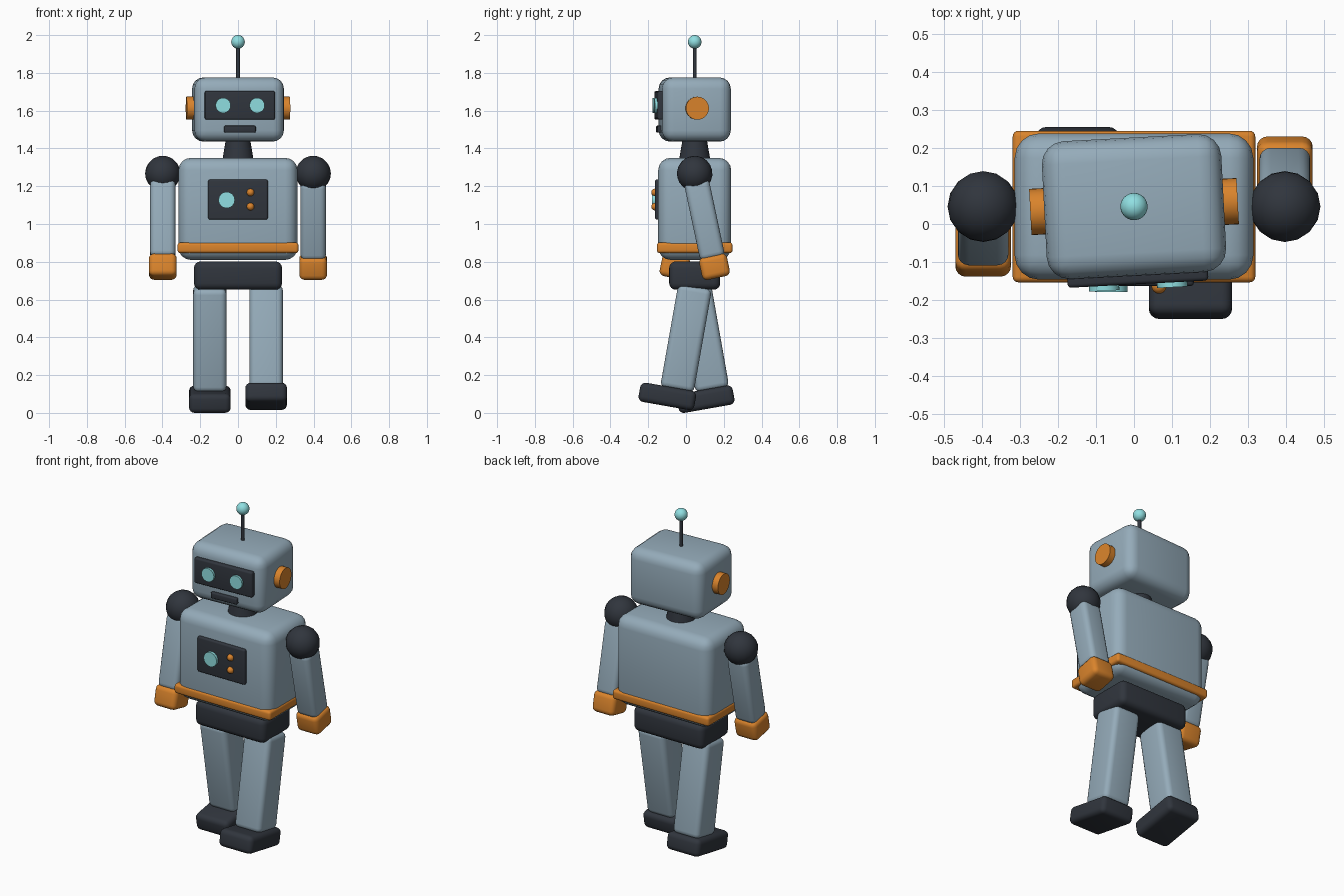
import bpy, bmesh
from math import radians
from mathutils import Matrix, Vector

if "Cube" in bpy.data.objects:
    bpy.data.objects.remove(bpy.data.objects["Cube"])

CY = 0.046  # depth of the body axis


def material(name, rgb):
    m = bpy.data.materials.new(name)
    m.diffuse_color = (*rgb, 1)
    m.use_nodes = True
    m.node_tree.nodes["Principled BSDF"].inputs["Base Color"].default_value = m.diffuse_color
    return m


STEEL = material("steel_blue", (0.30, 0.41, 0.49))
DARK = material("dark_rubber", (0.03, 0.036, 0.047))
ORANGE = material("orange", (0.70, 0.23, 0.025))
CYAN = material("cyan_glow", (0.28, 0.74, 0.76))


def pose(x=0, z=0, axis='X', deg=0):
    """Pivot frame on the body axis, turned by deg."""
    return Matrix.Translation((x, CY, z)) @ Matrix.Rotation(radians(deg), 4, axis)


def finish(name, bm, mat, frame, loc):
    me = bpy.data.meshes.new(name)
    bm.to_mesh(me)
    bm.free()
    me.materials.append(mat)
    ob = bpy.data.objects.new(name, me)
    bpy.context.collection.objects.link(ob)
    ob.matrix_world = frame @ Matrix.Translation(loc)
    bpy.ops.object.select_all(action='DESELECT')
    ob.select_set(True)
    bpy.context.view_layer.objects.active = ob
    bpy.ops.object.shade_smooth_by_angle(angle=radians(35))
    return ob


def box(name, size, loc, mat, bevel, frame):
    bm = bmesh.new()
    bmesh.ops.create_cube(bm, size=1)
    bmesh.ops.scale(bm, vec=Vector(size), verts=bm.verts)
    bmesh.ops.bevel(bm, geom=bm.edges[:], offset=bevel, segments=4,
                    profile=0.5, affect='EDGES', clamp_overlap=True)
    return finish(name, bm, mat, frame, loc)


def cylinder(name, r1, r2, depth, loc, mat, frame, axis='Z', sides=32):
    bm = bmesh.new()
    bmesh.ops.create_cone(bm, cap_ends=True, segments=sides,
                          radius1=r1, radius2=r2, depth=depth)
    if axis != 'Z':
        turn = Matrix.Rotation(radians(90), 3, 'Y' if axis == 'X' else 'X')
        bmesh.ops.rotate(bm, matrix=turn, verts=bm.verts)
    return finish(name, bm, mat, frame, loc)


def ball(name, r, loc, mat, frame, u=16, v=10):
    bm = bmesh.new()
    bmesh.ops.create_uvsphere(bm, u_segments=u, v_segments=v, radius=r)
    return finish(name, bm, mat, frame, loc)


# Torso, waist band, pelvis and neck
body = pose()
box("torso", (0.63, 0.386, 0.54), (0, 0, 1.08), STEEL, 0.065, body)
box("waist_band", (0.64, 0.40, 0.056), (0, 0, 0.874), ORANGE, 0.015, body)
box("pelvis", (0.466, 0.27, 0.15), (0, 0, 0.727), DARK, 0.035, body)
cylinder("neck", 0.086, 0.062, 0.14, (0, 0, 1.39), DARK, body)

# Chest panel with lamp and buttons
box("chest_panel", (0.316, 0.04, 0.212), (0, -0.19, 1.129), DARK, 0.01, body)
cylinder("chest_lamp", 0.043, 0.043, 0.03, (-0.06, -0.21, 1.127), CYAN, body, 'Y')
for i, z in enumerate((1.167, 1.092)):
    ball(f"chest_button_{i + 1}", 0.02, (0.066, -0.21, z), ORANGE, body)

# Head, turned slightly, with face, ears and antenna
head = pose(0, 1.606, 'Z', 3)
box("head", (0.474, 0.364, 0.34), (0, 0, 0), STEEL, 0.06, head)
box("visor", (0.372, 0.04, 0.152), (0, -0.185, 0.022), DARK, 0.01, head)
box("mouth", (0.168, 0.03, 0.037), (0, -0.186, -0.104), DARK, 0.008, head)
for side, s in (("left", 1), ("right", -1)):
    cylinder(f"{side}_eye", 0.04, 0.04, 0.03, (s * 0.09, -0.203, 0.022), CYAN, head, 'Y')
    cylinder(f"{side}_ear", 0.061, 0.061, 0.06, (s * 0.244, 0, 0.007), ORANGE, head, 'X')
cylinder("antenna_rod", 0.01, 0.01, 0.22, (0, 0, 0.25), DARK, head, sides=16)
ball("antenna_tip", 0.036, (0, 0, 0.358), CYAN, head, 24, 16)

# Walking limbs: arms and legs swing in opposite directions
for side, s in (("left", 1), ("right", -1)):
    arm = pose(s * 0.398, 1.267, 'X', s * 12)
    ball(f"{side}_shoulder", 0.094, (0, 0, 0), DARK, arm)
    box(f"{side}_arm", (0.134, 0.134, 0.42), (0, 0, -0.25), STEEL, 0.03, arm)
    box(f"{side}_hand", (0.147, 0.15, 0.122), (0, 0, -0.504), ORANGE, 0.028, arm)

    leg = pose(s * 0.149, 0.656, 'X', -s * 10)
    box(f"{side}_leg", (0.176, 0.18, 0.555), (0, 0, -0.265), STEEL, 0.03, leg)
    box(f"{side}_foot", (0.22, 0.30, 0.103), (0, -0.044, -0.585), DARK, 0.028, leg)
